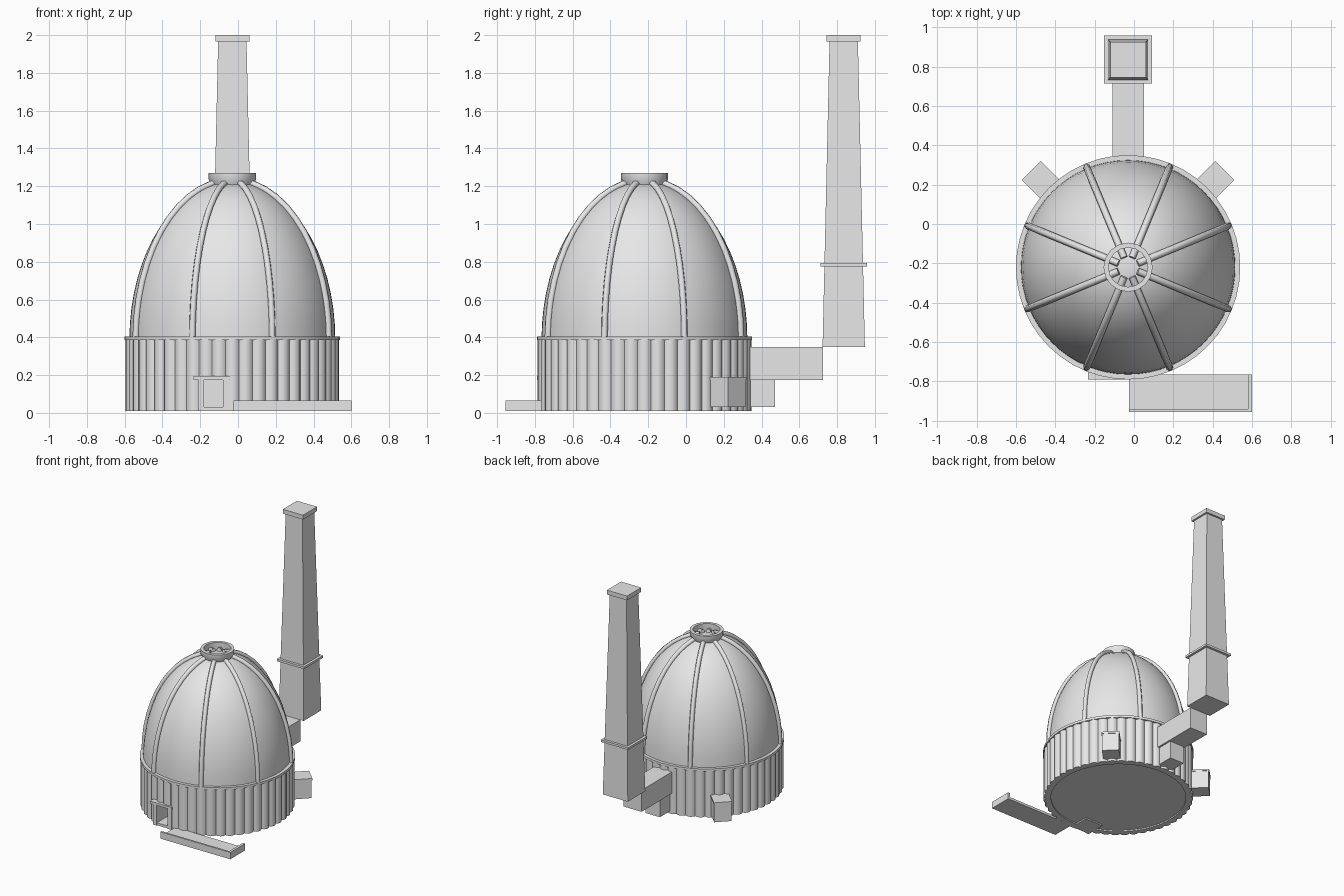
import bpy, bmesh, math
from mathutils import Matrix, Vector

if "Cube" in bpy.data.objects:
    bpy.data.objects.remove(bpy.data.objects["Cube"])

CX, CY = -0.03, -0.22          # kiln axis
clay = bpy.data.materials.new("pale grey")
clay.use_nodes = True
clay.diffuse_color = (0.8, 0.8, 0.8, 1)
clay.node_tree.nodes["Principled BSDF"].inputs["Base Color"].default_value = (0.8, 0.8, 0.8, 1)


def finish(name, bm, smooth=True):
    bmesh.ops.recalc_face_normals(bm, faces=bm.faces)
    mesh = bpy.data.meshes.new(name)
    bm.to_mesh(mesh)
    bm.free()
    mesh.materials.append(clay)
    ob = bpy.data.objects.new(name, mesh)
    bpy.context.collection.objects.link(ob)
    if smooth:
        bpy.ops.object.select_all(action='DESELECT')
        ob.select_set(True)
        bpy.context.view_layer.objects.active = ob
        bpy.ops.object.shade_smooth_by_angle(angle=math.radians(40))
    return ob


def add_box(bm, lo, hi, matrix=Matrix()):
    lo, hi = Vector(lo), Vector(hi)
    size = Matrix.Diagonal((*(hi - lo), 1))
    bmesh.ops.create_cube(bm, size=1, matrix=matrix @ Matrix.Translation((lo + hi) / 2) @ size)


def boxes(name, *pairs):
    bm = bmesh.new()
    for lo, hi in pairs:
        add_box(bm, lo, hi)
    return finish(name, bm, False)


def lathe(name, profile, sides, closed=False):
    """Spin (radius, height) points about the kiln axis."""
    bm = bmesh.new()
    verts = [bm.verts.new((CX + r, CY, z)) for r, z in profile]
    edges = [bm.edges.new(p) for p in zip(verts, verts[1:])]
    if closed:
        edges.append(bm.edges.new((verts[-1], verts[0])))
    bmesh.ops.spin(bm, geom=verts + edges, cent=(CX, CY, 0), axis=(0, 0, 1),
                   angle=2 * math.pi, steps=sides, use_merge=True)
    bmesh.ops.remove_doubles(bm, verts=bm.verts, dist=0.0005)
    return finish(name, bm)


def frustum(name, half_low, half_high, z0, z1):
    """Square tapered block on the chimney axis."""
    bm = bmesh.new()
    bmesh.ops.create_cone(bm, cap_ends=True, segments=4, radius1=half_low * math.sqrt(2),
                          radius2=half_high * math.sqrt(2), depth=z1 - z0,
                          matrix=Matrix.Translation((CX, 0.835, (z0 + z1) / 2))
                          @ Matrix.Rotation(math.pi / 4, 4, 'Z'))
    return finish(name, bm, False)


def dome_point(t, grow=0.0):
    return ((0.545 + grow) * math.cos(t), 0.39 + (0.835 + grow) * math.sin(t))


# Fluted wall of rounded staves, shortened above the doorway
COUNT = 48
STEP = 2 * math.pi / COUNT
bm = bmesh.new()
for i in range(COUNT):
    a = i * STEP
    middle = CX + 0.55 * math.cos(a)
    z0 = 0.18 if math.sin(a) < 0 and -0.21 < middle < -0.07 else 0.01
    ring = [(0.51, -0.5), (0.547, -0.5), (0.56, -0.3), (0.566, 0),
            (0.56, 0.3), (0.547, 0.5), (0.51, 0.5)]
    face = bm.faces.new([bm.verts.new((CX + r * math.cos(a + k * STEP),
                                       CY + r * math.sin(a + k * STEP), z0)) for r, k in ring])
    top = bmesh.ops.extrude_face_region(bm, geom=[face])["geom"]
    for v in top:
        if isinstance(v, bmesh.types.BMVert):
            v.co.z = 0.39
finish("stave_wall", bm)

# Floor, dome, band and crown ring
lathe("floor", [(0, 0.02), (0.515, 0.02), (0.515, 0.03), (0, 0.03)], 48)
lathe("dome", [dome_point(math.pi / 2 * i / 16) for i in range(17)], 64)
lathe("wall_band", [(0.53, 0.385), (0.57, 0.385), (0.57, 0.405), (0.53, 0.405)], 48, True)
lathe("crown_ring", [(0.1, 1.19), (0.125, 1.235), (0.125, 1.27), (0.1, 1.27)], 16, True)

# Ribs running up the dome
curve = bpy.data.curves.new("rib_path", 'CURVE')
curve.dimensions = '3D'
curve.bevel_depth = 0.018
curve.bevel_resolution = 1
curve.use_fill_caps = True
for i in range(8):
    a = math.radians(22.5 + 45 * i)
    spline = curve.splines.new('POLY')
    spline.points.add(12)
    for j, p in enumerate(spline.points):
        r, z = dome_point(math.radians(84.5) * j / 12, 0.008)
        p.co = (CX + r * math.cos(a), CY + r * math.sin(a), z, 1)
    spline.use_smooth = True
curve.materials.append(clay)
ribs = bpy.data.objects.new("dome_ribs", curve)
bpy.context.collection.objects.link(ribs)

# Doorway with posts, lintel, sill and a shallow recess
boxes("door_frame",
      ((-0.21, -0.785, 0.01), (-0.18, -0.62, 0.18)),
      ((-0.08, -0.785, 0.01), (-0.045, -0.62, 0.18)),
      ((-0.235, -0.79, 0.175), (-0.04, -0.62, 0.195)),
      ((-0.18, -0.78, 0.01), (-0.08, -0.62, 0.03)),
      ((-0.18, -0.64, 0.03), (-0.08, -0.62, 0.18)))

# Fire boxes around the rear of the wall
for label, degrees in (("left", 45), ("back", 90), ("right", 135)):
    bm = bmesh.new()
    turn = Matrix.Translation((CX, CY, 0)) @ Matrix.Rotation(math.radians(degrees), 4, 'Z')
    add_box(bm, (0.52, -0.065, 0.03), (0.69, 0.065, 0.175), turn)
    add_box(bm, (0.52, -0.068, 0.175), (0.695, 0.068, 0.19), turn)
    finish(label + "_fire_box", bm, False)

# Flue and chimney
boxes("flue", ((-0.11, 0.3, 0.175), (0.05, 0.725, 0.35)))
frustum("chimney_stack", 0.112, 0.075, 0.35, 1.97)
frustum("chimney_band", 0.122, 0.122, 0.775, 0.793)
frustum("chimney_cap", 0.09, 0.09, 1.965, 2.0)

# Low tray in front of the door
boxes("front_tray",
      ((-0.025, -0.955, 0.01), (0.6, -0.765, 0.03)),
      ((-0.025, -0.955, 0.03), (0.6, -0.94, 0.065)),
      ((0.58, -0.94, 0.03), (0.6, -0.765, 0.065)))
